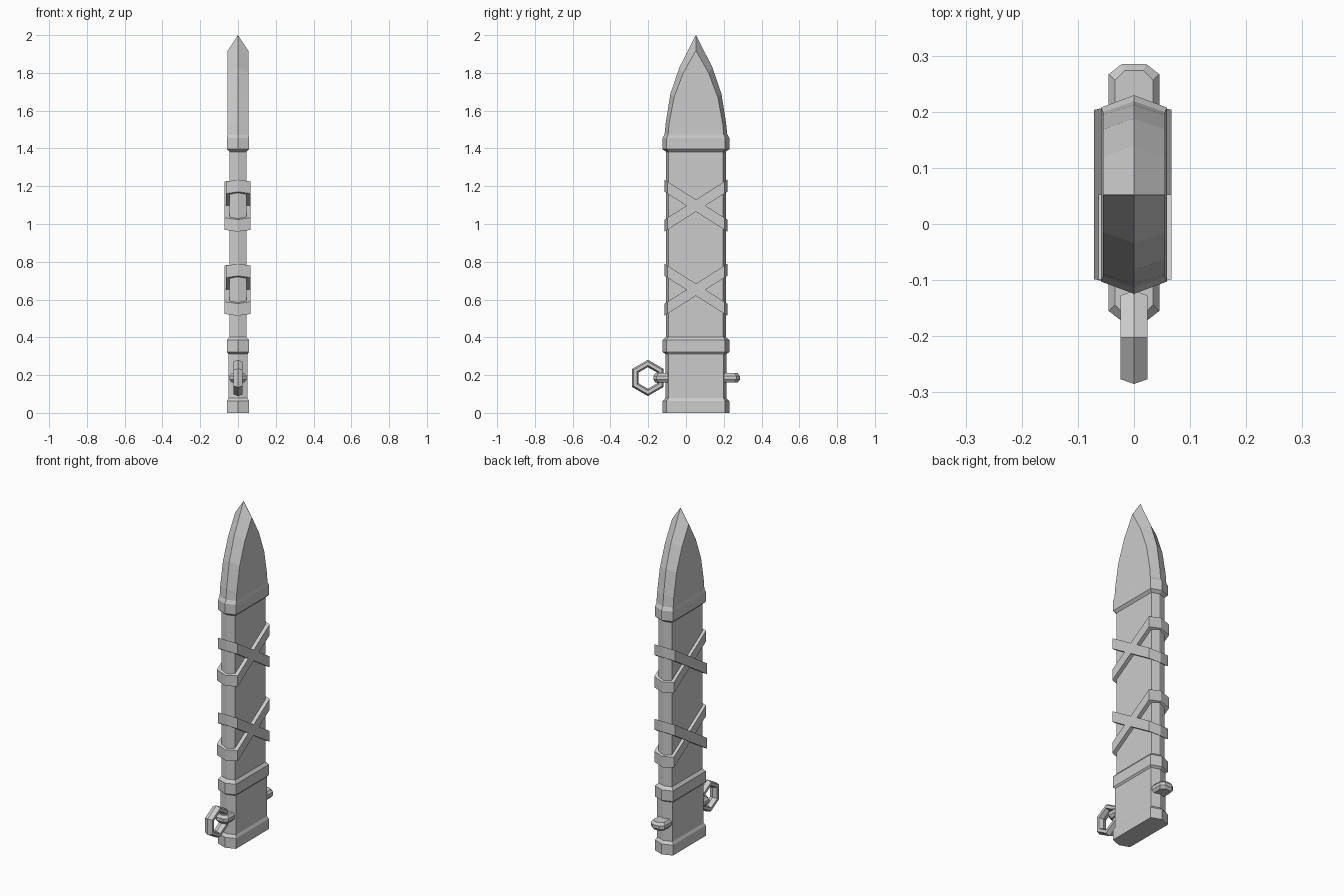
import bpy, math
from mathutils import Matrix

if "Cube" in bpy.data.objects:
    bpy.data.objects.remove(bpy.data.objects["Cube"])

C = 0.0525  # centre of the scabbard in y


def make(name, verts, faces):
    me = bpy.data.meshes.new(name)
    me.from_pydata(verts, [], faces)
    me.validate()
    ob = bpy.data.objects.new(name, me)
    bpy.context.collection.objects.link(ob)
    return ob


def loft(name, rings, caps=True):
    """Join equal-length rings of points, listed bottom to top."""
    n = len(rings[0])
    verts = [p for r in rings for p in r]
    faces = [(k * n + i, k * n + (i + 1) % n, (k + 1) * n + (i + 1) % n, (k + 1) * n + i)
             for k in range(len(rings) - 1) for i in range(n)]
    if caps:
        faces += [tuple(reversed(range(n))), tuple(range(len(verts) - n, len(verts)))]
    return make(name, verts, faces)


def hexagon(x, corner, ridge, z, ridge_z=None):
    """Flat-sided section with a ridge at the front and back edges."""
    rz = z if ridge_z is None else ridge_z
    return [(0, C - ridge, rz), (x, C - corner, z), (x, C + corner, z),
            (0, C + ridge, rz), (-x, C + corner, z), (-x, C - corner, z)]


BODY = (0.045, 0.144, 0.158)
THROAT = (0.051, 0.146, 0.162)
BAND = (0.059, 0.155, 0.177)

# main sheath
loft("sheath_body", [hexagon(*BODY, 0.3), hexagon(*BODY, 1.45)])

# throat fitting with a raised band at each end
loft("throat_fitting", [hexagon(*s, z) for s, z in (
    (BAND, 0), (BAND, 0.062), (THROAT, 0.078), (THROAT, 0.312),
    (BAND, 0.322), (BAND, 0.385), (BODY, 0.402))])

# pointed tip fitting
loft("tip_fitting", [
    hexagon(*BODY, 1.382), hexagon(*BAND, 1.396), hexagon(*BAND, 1.455),
    hexagon(0.055, 0.147, 0.166, 1.475), hexagon(0.055, 0.142, 0.159, 1.53, 1.54),
    hexagon(0.055, 0.116, 0.135, 1.67, 1.69), hexagon(0.055, 0.067, 0.087, 1.80, 1.83),
    hexagon(0.055, 0.0005, 0.0005, 1.917, 2.0)])

# crossed straps: slanted hexagonal rings around the sheath
def strap(name, zc, slope, shift, grow):
    def ring(x, corner, ridge, dz):
        return [(px + shift, py, zc + dz + slope * (py - C))
                for px, py, _ in hexagon(x, corner, ridge, 0)]
    outer = (0.067 + grow, 0.151, 0.166)
    inner = (0.042, 0.140, 0.154)
    h = 0.032
    rings = [ring(*inner, -h), ring(*outer, -h), ring(*outer, h), ring(*inner, h)]
    loft(name, rings + [rings[0]], caps=False)


for label, zc in (("lower", 0.652), ("upper", 1.097)):
    strap(label + "_strap_rising", zc, 0.636, -0.002, 0.002)
    strap(label + "_strap_falling", zc, -0.636, 0.002, -0.002)

# bevelled lugs on the front and back edges
def lug(name, root, tip):
    s = 1 if tip > root else -1

    def ring(inset, z):
        w, e = 0.045 - inset, tip - s * inset
        pts = [(-w, root, z), (w, root, z), (w, e - s * 0.018, z),
               (0.022 - inset / 2, e, z), (-0.022 + inset / 2, e, z), (-w, e - s * 0.018, z)]
        return pts if s > 0 else pts[::-1]
    loft(name, [ring(0.011, 0.161), ring(0, 0.176), ring(0, 0.195), ring(0.011, 0.21)])


lug("front_lug", -0.06, -0.173)
lug("back_lug", 0.165, 0.285)

# six-sided hanging ring through the front lug
bpy.ops.mesh.primitive_torus_add(major_segments=6, minor_segments=6,
                                 major_radius=0.0765, minor_radius=0.0195)
ring = bpy.context.object
ring.name = "hanging_ring"
ring.data.transform(Matrix.Translation((0, -0.202, 0.185))
                    @ Matrix.Diagonal((1.42, 1, 1, 1))
                    @ Matrix.Rotation(math.radians(90), 4, 'Y'))
